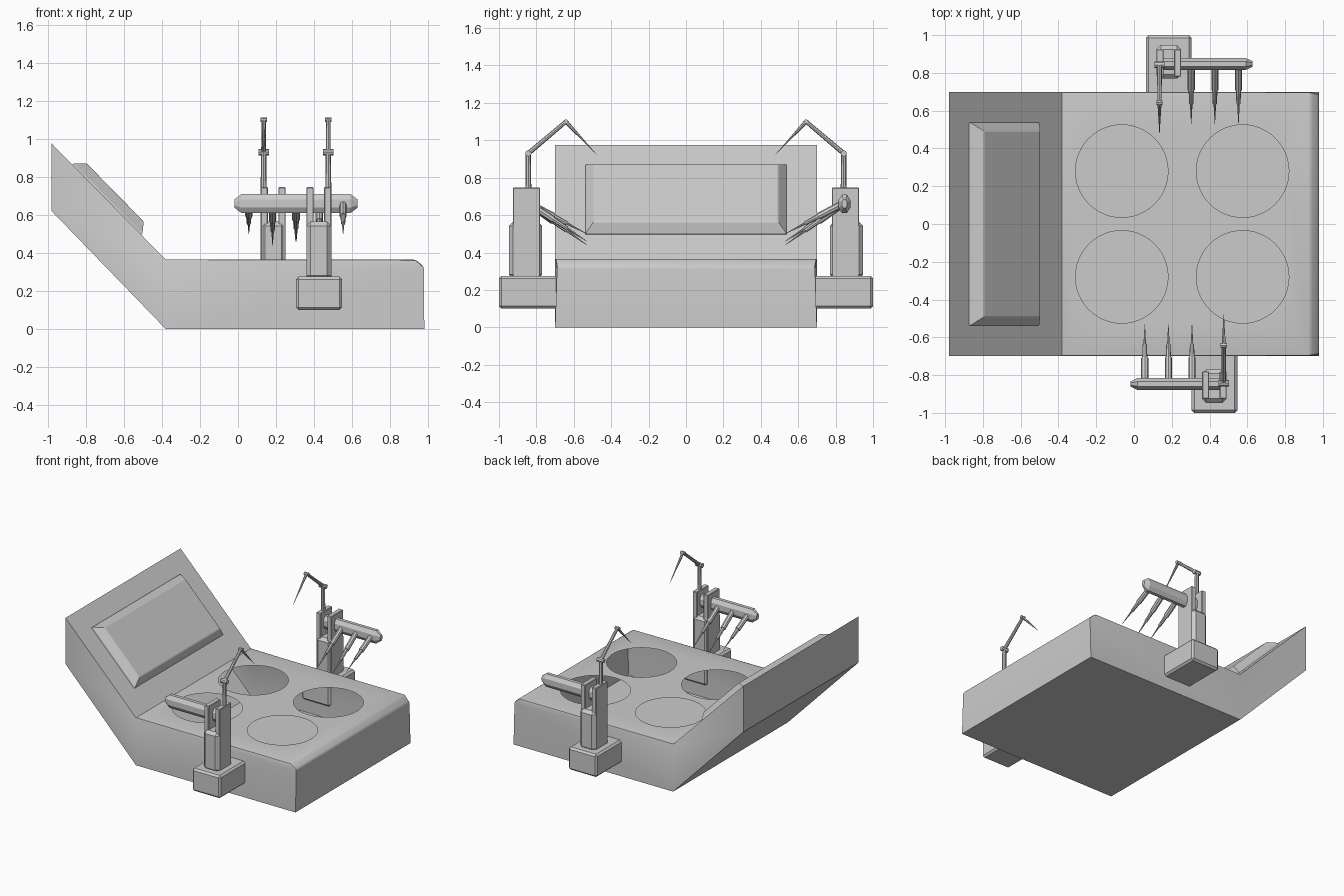
import bpy, bmesh, math
from mathutils import Matrix, Vector

if "Cube" in bpy.data.objects:
    bpy.data.objects.remove(bpy.data.objects["Cube"])


def finish(bm, name, smooth=False):
    me = bpy.data.meshes.new(name)
    bm.to_mesh(me)
    bm.free()
    ob = bpy.data.objects.new(name, me)
    bpy.context.collection.objects.link(ob)
    if smooth:
        bpy.ops.object.select_all(action='DESELECT')
        ob.select_set(True)
        bpy.context.view_layer.objects.active = ob
        bpy.ops.object.shade_smooth_by_angle(angle=math.radians(35))
    return ob


def add_box(bm, lo, hi, bevel=0.0):
    lo, hi = Vector(lo), Vector(hi)
    m = Matrix.Translation((lo + hi) / 2) @ Matrix.Diagonal((*(hi - lo), 1))
    vs = bmesh.ops.create_cube(bm, size=1, matrix=m)['verts']
    if bevel:
        es = list({e for v in vs for e in v.link_edges})
        bmesh.ops.bevel(bm, geom=es, offset=bevel, segments=1, affect='EDGES')


def add_rod(bm, p, q, r1, r2, sides=8):
    p, q = Vector(p), Vector(q)
    d = q - p
    m = Matrix.Translation((p + q) / 2) @ d.to_track_quat('Z', 'Y').to_matrix().to_4x4()
    bmesh.ops.create_cone(bm, cap_ends=True, segments=sides, radius1=r1, radius2=r2,
                          depth=d.length, matrix=m)


# Hollow body: side profile extruded across y
bm = bmesh.new()
profile = [(-.98, .975), (-.98, .62), (-.38, 0), (.98, 0), (.98, .325), (.935, .365), (-.38, .365)]
face = bm.faces.new([bm.verts.new((x, -.7, z)) for x, z in profile])
ext = bmesh.ops.extrude_face_region(bm, geom=[face], use_keep_orig=True)
for v in ext['geom']:
    if isinstance(v, bmesh.types.BMVert):
        v.co.y = .7
bmesh.ops.recalc_face_normals(bm, faces=bm.faces)
# taper the vertical corners of the near end
for v in bm.verts:
    if v.co.x > .97 and v.co.z > .3:
        v.co.y *= .985
# soften upper edges
rim = [e for e in bm.edges if all(v.co.x > -.4 and v.co.z > .3 for v in e.verts)
       and not all(v.co.x < 0 for v in e.verts)]
bmesh.ops.bevel(bm, geom=rim, offset=.012, segments=2, profile=.5, affect='EDGES')

# Four round openings in the deck
top = max((f for f in bm.faces if f.normal.z > .99), key=lambda f: f.calc_area())
loop = list(top.edges)
deck_z = top.calc_center_median().z
bmesh.ops.delete(bm, geom=[top], context='FACES_ONLY')
for cx in (-.065, .575):
    for cy in (-.28, .28):
        ring = bmesh.ops.create_circle(bm, segments=48, radius=.245,
                                       matrix=Matrix.Translation((cx, cy, deck_z)))['verts']
        loop += list({e for v in ring for e in v.link_edges})
bmesh.ops.triangle_fill(bm, edges=loop, use_beauty=True, normal=(0, 0, 1))
finish(bm, "hollow_body", True)

# Raised screen on the sloped back
bm = bmesh.new()
origin, d, n = Vector((-.38, 0, .365)), Vector((-.701, 0, .713)), Vector((.713, 0, .701))
rings = []
for d0, d1, w, h in ((.18, .705, .54, -.01), (.185, .7, .535, .01), (.222, .655, .495, .055), (.23, .647, .487, .058)):
    rings.append([bm.verts.new(origin + d * t + n * h + Vector((0, y, 0)))
                  for t, y in ((d0, -w), (d0, w), (d1, w), (d1, -w))])
for a, b in zip(rings, rings[1:]):
    for i in range(4):
        j = (i + 1) % 4
        bm.faces.new((a[i], a[j], b[j], b[i]))
bm.faces.new(rings[-1])
bm.faces.new(rings[0][::-1])
bmesh.ops.recalc_face_normals(bm, faces=bm.faces)
finish(bm, "raised_screen")

# Two tool stations, the second turned half a circle about x = 0.305
turn = Matrix.Translation((.305, 0, 0)) @ Matrix.Rotation(math.pi, 4, 'Z') @ Matrix.Translation((-.305, 0, 0))
for side, place in (("front", Matrix.Identity(4)), ("back", turn)):
    def part(bm, name):
        bmesh.ops.transform(bm, matrix=place, verts=bm.verts)
        return finish(bm, side + "_" + name)

    # bracket on the body side
    bm = bmesh.new()
    add_box(bm, (.305, -1, .1), (.547, -.68, .275), .014)
    part(bm, "bracket")

    # column with forked top
    bm = bmesh.new()
    add_box(bm, (.36, -.947, .26), (.49, -.77, .565), .022)
    for x0, x1 in ((.36, .398), (.453, .491)):
        add_box(bm, (x0, -.925, .27), (x1, -.78, .747), .004)
    part(bm, "forked_column")

    # horizontal bar with a pointed end
    bm = bmesh.new()
    sections = []
    for x, s in ((-.018, .45), (.018, 1), (.455, 1)):
        sections.append([bm.verts.new((x, -.847 + .034 * s * math.cos(a), .66 + .054 * s * math.sin(a)))
                         for a in [math.pi / 4 * (k + .5) for k in range(8)]])
    for a, b in zip(sections, sections[1:]):
        for k in range(8):
            bm.faces.new((a[k], a[k - 1], b[k - 1], b[k]))
    bm.faces.new(sections[0])
    bm.faces.new(sections[-1])
    bmesh.ops.recalc_face_normals(bm, faces=bm.faces)
    part(bm, "tool_bar")

    # three stepped probes hanging inward
    for i, (x, tip_z) in enumerate(((.057, .50), (.182, .44), (.307, .46))):
        bm = bmesh.new()
        a, b = Vector((x, -.845, .665)), Vector((x, -.53, tip_z))
        for t0, t1, r0, r1 in ((0, .43, .019, .019), (.43, .66, .014, .011), (.66, 1, .007, .001)):
            add_rod(bm, a.lerp(b, t0), a.lerp(b, t1), r0, r1)
        part(bm, f"probe_{i + 1}")

    # jointed needle arm
    bm = bmesh.new()
    x = .475
    wrist, elbow, tip = (x, -.843, .93), (x, -.642, 1.1), (x, -.48, .925)
    add_rod(bm, (x, -.843, .73), wrist, .016, .014)
    add_rod(bm, wrist, elbow, .013, .011)
    add_rod(bm, elbow, tip, .011, .001)
    for p, w, r in ((wrist, .027, .017), (elbow, .017, .012)):
        add_rod(bm, Vector(p) - Vector((w, 0, 0)), Vector(p) + Vector((w, 0, 0)), r, r)
    part(bm, "needle_arm")
